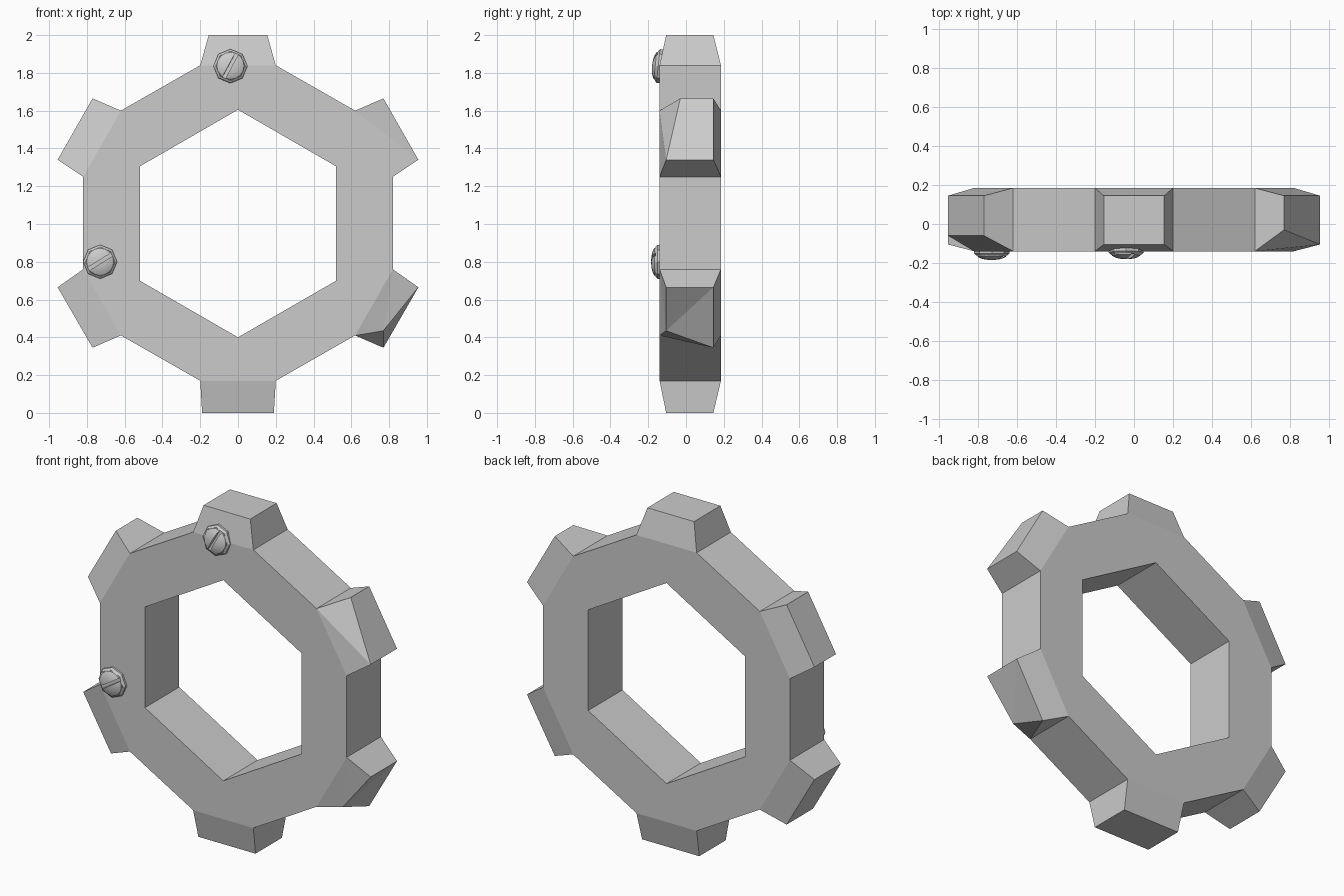
import bpy, bmesh
from math import radians, cos, sin, tau
from mathutils import Vector

cube = bpy.data.objects.get("Cube")
if cube:
    bpy.data.objects.remove(cube)

grey = bpy.data.materials.new("plain grey")
grey.use_nodes = True
grey.diffuse_color = (0.6, 0.6, 0.6, 1)
grey.node_tree.nodes["Principled BSDF"].inputs["Base Color"].default_value = grey.diffuse_color

FRONT, BACK = -0.14, 0.185
TIP_FRONT, TIP_BACK = -0.105, 0.145


def finish(bm, name):
    bmesh.ops.recalc_face_normals(bm, faces=bm.faces)
    mesh = bpy.data.meshes.new(name)
    bm.to_mesh(mesh)
    bm.free()
    mesh.materials.append(grey)
    obj = bpy.data.objects.new(name, mesh)
    bpy.context.collection.objects.link(obj)
    return obj


def mirrored(points):
    return points + [(-x, z) for x, z in reversed(points)]


# Outlines, clockwise from the top; tooth k sits on points 2k-1 and 2k
outer = mirrored([(0.2, 1.84), (0.62, 1.6), (0.82, 1.25), (0.82, 0.76), (0.62, 0.41), (0.2, 0.17)])
tips = mirrored([(0.155, 2), (0.77, 1.665), (0.955, 1.34), (0.955, 0.665), (0.77, 0.345), (0.19, 0)])
inner = [(0, 1.605), (0.52, 1.305), (0.52, 0.7), (0, 0.4), (-0.52, 0.7), (-0.52, 1.305)]

# Ring: open only where the teeth join on
bm = bmesh.new()
out_f, out_b = [[bm.verts.new((x, y, z)) for x, z in outer] for y in (FRONT, BACK)]
in_f, in_b = [[bm.verts.new((x, y, z)) for x, z in inner] for y in (FRONT, BACK)]
for k in range(6):
    n = (k + 1) % 6
    for o, i in ((out_f, in_f), (out_b, in_b)):
        bm.faces.new((i[k], o[2 * k - 1], o[2 * k]))
        bm.faces.new((i[k], o[2 * k], o[2 * k + 1], i[n]))
    bm.faces.new((in_f[k], in_f[n], in_b[n], in_b[k]))
    bm.faces.new((out_f[2 * k], out_b[2 * k], out_b[2 * k + 1], out_f[2 * k + 1]))
finish(bm, "hexagonal_ring")


def tooth(k, name, front_a=TIP_FRONT, front_b=TIP_FRONT, lift_b=0, skewed=False):
    """Tapered block; the front tip corners may be pushed out of square."""
    bm = bmesh.new()

    def vert(p, y, lift=0):
        return bm.verts.new((p[0], y, p[1] + lift))
    a, b, ta, tb = outer[2 * k - 1], outer[2 * k], tips[2 * k - 1], tips[2 * k]
    af, ab, bf, bb = vert(a, FRONT), vert(a, BACK), vert(b, FRONT), vert(b, BACK)
    taf, tab = vert(ta, front_a), vert(ta, TIP_BACK)
    tbf, tbb = vert(tb, front_b, lift_b), vert(tb, TIP_BACK)
    for q in ((af, bf, tbf, taf), (tab, taf, tbf, tbb), (bf, bb, tbb, tbf),
              (af, taf, tab, ab), (ab, tab, tbb, bb)):
        if skewed:
            bm.faces.new(q[:3])
            bm.faces.new((q[0], q[2], q[3]))
        else:
            bm.faces.new(q)
    finish(bm, name)


tooth(0, "top_tooth")
tooth(1, "upper_left_tooth", front_a=-0.03, skewed=True)
tooth(2, "lower_left_tooth", lift_b=0.09, skewed=True)
tooth(3, "bottom_tooth")
tooth(4, "lower_right_tooth")
tooth(5, "upper_right_tooth", front_a=-0.06, front_b=-0.06)


def lathe(bm, profile, sides):
    verts = [bm.verts.new((r, 0, z)) for r, z in profile]
    edges = [bm.edges.new(pair) for pair in zip(verts, verts[1:])]
    bmesh.ops.spin(bm, geom=verts + edges, cent=(0, 0, 0), axis=(0, 0, 1),
                   angle=tau, steps=sides, use_duplicate=False)
    bmesh.ops.remove_doubles(bm, verts=bm.verts, dist=0.0001)


def screw(name, place, slot_angle, tilt):
    def pose(obj):
        obj.location = place
        obj.rotation_euler = (radians(90 - tilt), 0, 0)

    # Eight-sided collar
    bm = bmesh.new()
    lathe(bm, [(0, -0.015), (0.09, -0.015), (0.09, 0.012), (0.078, 0.022), (0, 0.022)], 8)
    pose(finish(bm, name + "_collar"))

    # Domed head in two halves, with the slot between them
    across = Vector((-sin(radians(slot_angle)), cos(radians(slot_angle)), 0))
    for side, label in ((1, "_head_half_a"), (-1, "_head_half_b")):
        bm = bmesh.new()
        lathe(bm, [(0, 0.02), (0.075, 0.02), (0.072, 0.028), (0.055, 0.037), (0.03, 0.043), (0, 0.045)], 16)
        cut = bmesh.ops.bisect_plane(bm, geom=bm.verts[:] + bm.edges[:] + bm.faces[:],
                                     plane_co=across * side * 0.009, plane_no=across * side,
                                     clear_inner=True)
        rim = [e for e in cut["geom_cut"] if isinstance(e, bmesh.types.BMEdge)]
        bmesh.ops.edgeloop_fill(bm, edges=rim)
        half = finish(bm, name + label)
        pose(half)
        bpy.ops.object.select_all(action="DESELECT")
        half.select_set(True)
        bpy.context.view_layer.objects.active = half
        bpy.ops.object.shade_smooth_by_angle(angle=radians(35))


screw("top_screw", (-0.04, -0.135, 1.835), 62, 6)
screw("side_screw", (-0.73, -0.14, 0.8), 32, 0)
